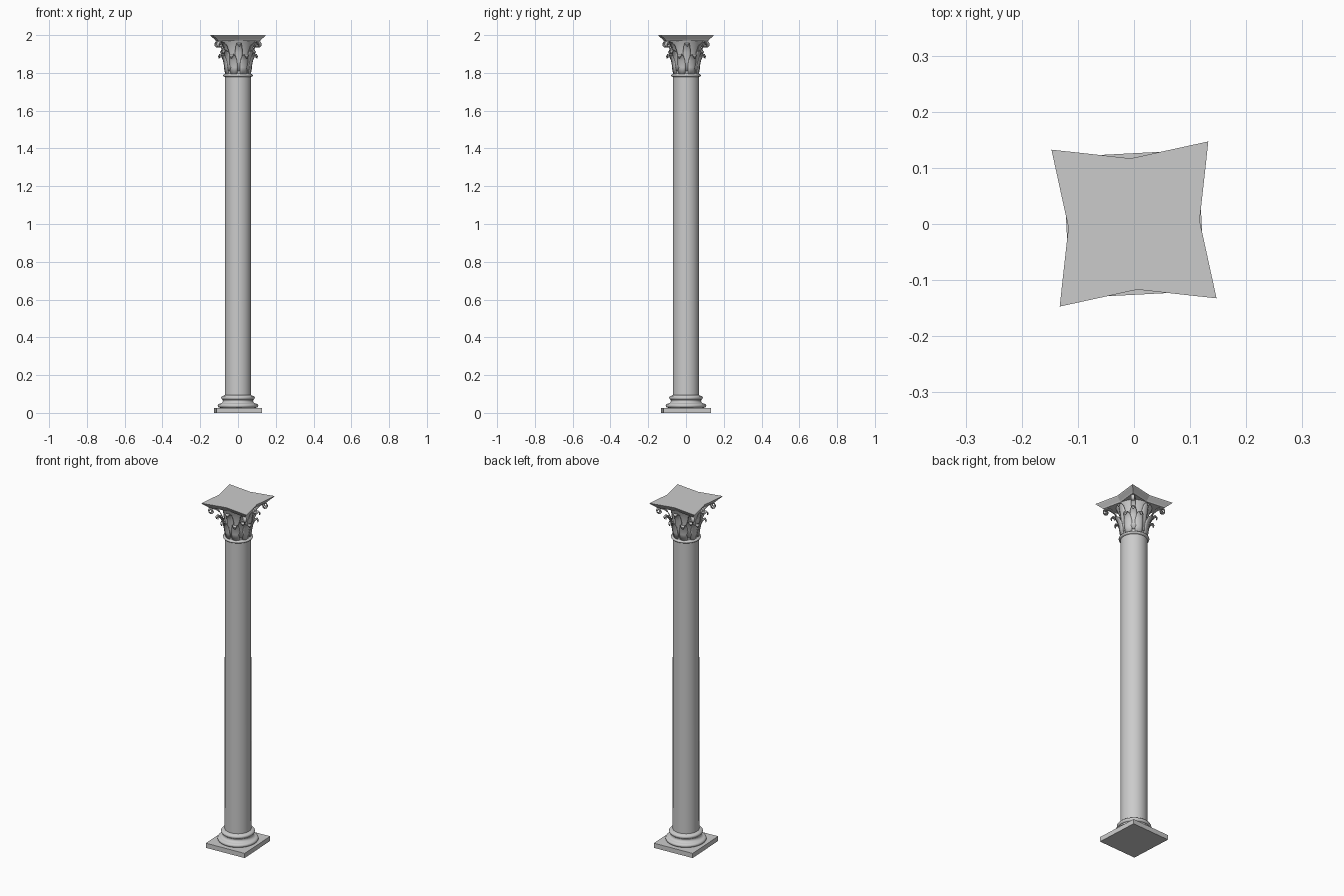
import bpy, bmesh, math
from mathutils import Matrix, Vector

if "Cube" in bpy.data.objects:
    bpy.data.objects.remove(bpy.data.objects["Cube"], do_unlink=True)

TURN = math.radians(3)  # the whole column is turned slightly about its axis

stone = bpy.data.materials.new("grey stone")
stone.use_nodes = True
stone.diffuse_color = (0.6, 0.6, 0.6, 1)
bsdf = stone.node_tree.nodes["Principled BSDF"]
bsdf.inputs["Base Color"].default_value = stone.diffuse_color
bsdf.inputs["Roughness"].default_value = 0.8


def finish(name, bm, smooth=True, thickness=0):
    bmesh.ops.recalc_face_normals(bm, faces=bm.faces)
    mesh = bpy.data.meshes.new(name)
    bm.to_mesh(mesh)
    bm.free()
    mesh.materials.append(stone)
    ob = bpy.data.objects.new(name, mesh)
    bpy.context.collection.objects.link(ob)
    ob.rotation_euler.z = TURN
    if thickness:
        solid = ob.modifiers.new("Thickness", "SOLIDIFY")
        solid.thickness = thickness
        solid.offset = 0
    if smooth:
        bpy.ops.object.select_all(action="DESELECT")
        ob.select_set(True)
        bpy.context.view_layer.objects.active = ob
        bpy.ops.object.shade_smooth_by_angle(angle=math.radians(40))
    return ob


def bridge(bm, rings):
    """Join successive closed rings and cap both ends."""
    for low, high in zip(rings, rings[1:]):
        n = len(low)
        for i in range(n):
            j = (i + 1) % n
            bm.faces.new((low[i], low[j], high[j], high[i]))
    bm.faces.new(rings[0][::-1])
    bm.faces.new(rings[-1])


def lathe(name, profile, sides=32):
    bm = bmesh.new()
    step = math.tau / sides
    bridge(bm, [[bm.verts.new((r * math.cos(i * step), r * math.sin(i * step), z))
                 for i in range(sides)] for r, z in profile])
    return finish(name, bm)


def bulge(r, z, depth, half, n=6):
    """Half-round moulding profile."""
    return [(r + depth * math.sin(math.pi * i / n), z - half * math.cos(math.pi * i / n))
            for i in range(n + 1)]


def leaf_row(name, path, widths, angles, fold, thickness):
    """Curved leaves with a raised midrib, repeated round the axis."""
    bm = bmesh.new()
    for angle in angles:
        spin = Matrix.Rotation(math.radians(angle), 3, "Z")
        rows = [[bm.verts.new(spin @ Vector((r - fold * abs(s) * w, s * w, z)))
                 for s in (-1, -0.5, 0, 0.5, 1)]
                for (r, z), w in zip(path, widths)]
        for low, high in zip(rows, rows[1:]):
            for i in range(4):
                bm.faces.new((low[i], low[i + 1], high[i + 1], high[i]))
    return finish(name, bm, thickness=thickness)


# Square plinth
bm = bmesh.new()
bmesh.ops.create_cube(bm, size=1, matrix=Matrix.Translation((0, 0, 0.0135))
                      @ Matrix.Diagonal((0.241, 0.252, 0.027, 1)))
finish("plinth", bm, smooth=False)

# Round base mouldings, shaft and neck ring
lathe("base_mouldings",
      [(0.095, 0.026)] + bulge(0.095, 0.038, 0.013, 0.011)
      + [(0.091, 0.05), (0.083, 0.055), (0.08, 0.063), (0.082, 0.069)]
      + bulge(0.08, 0.08, 0.009, 0.01) + [(0.07, 0.094)])
lathe("shaft", [(0.07, 0.09), (0.0695, 1.785)])
lathe("neck_ring", [(0.068, 1.778)] + bulge(0.071, 1.787, 0.008, 0.007) + [(0.066, 1.797)])

# Flared bell of the capital
lathe("capital_bell", [(0.066, 1.785), (0.067, 1.83), (0.07, 1.88),
                       (0.076, 1.93), (0.088, 1.96), (0.094, 1.975)])

# Two rows of curling leaves
leaf_row("lower_leaves",
         [(0.069, 1.793), (0.073, 1.83), (0.08, 1.865), (0.092, 1.89),
          (0.104, 1.897), (0.109, 1.888), (0.106, 1.878)],
         [0.018, 0.022, 0.021, 0.017, 0.012, 0.008, 0.003],
         [22.5 + 45 * i for i in range(8)], 0.25, 0.004)
leaf_row("upper_leaves",
         [(0.07, 1.81), (0.075, 1.86), (0.081, 1.91), (0.092, 1.945),
          (0.104, 1.957), (0.111, 1.95), (0.108, 1.94)],
         [0.014, 0.02, 0.02, 0.016, 0.012, 0.008, 0.003],
         [90 * i for i in range(4)], 0.25, 0.004)
leaf_row("corner_leaves",
         [(0.07, 1.81), (0.076, 1.85), (0.084, 1.885), (0.098, 1.912),
          (0.112, 1.92), (0.12, 1.91), (0.116, 1.9)],
         [0.014, 0.02, 0.019, 0.015, 0.011, 0.008, 0.003],
         [45 + 90 * i for i in range(4)], 0.25, 0.004)

# Corner scrolls curling under the top slab
scroll = [(0.076, 1.87), (0.084, 1.91), (0.1, 1.943), (0.12, 1.96)]
for i in range(15):
    a = math.radians(100 - 30 * i)
    radius = 0.018 - 0.001 * i
    scroll.append((0.143 + radius * math.cos(a), 1.949 + radius * math.sin(a)))
leaf_row("corner_scrolls", scroll, [0.011] * 4 + [0.009] * 15,
         [45 + 90 * i for i in range(4)], 0, 0.004)

# Star-shaped top slab with notched sides and a sloping edge
bm = bmesh.new()
rings = []
for scale, z in ((0.8, 1.97), (0.84, 1.977), (0.97, 1.994), (1, 2.0)):
    rings.append([bm.verts.new((scale * r * math.cos(math.pi * i / 4),
                                scale * r * math.sin(math.pi * i / 4), z))
                  for i, r in enumerate((0.117, 0.14 * math.sqrt(2)) * 4)])
bridge(bm, rings)
finish("top_slab", bm, smooth=False)
